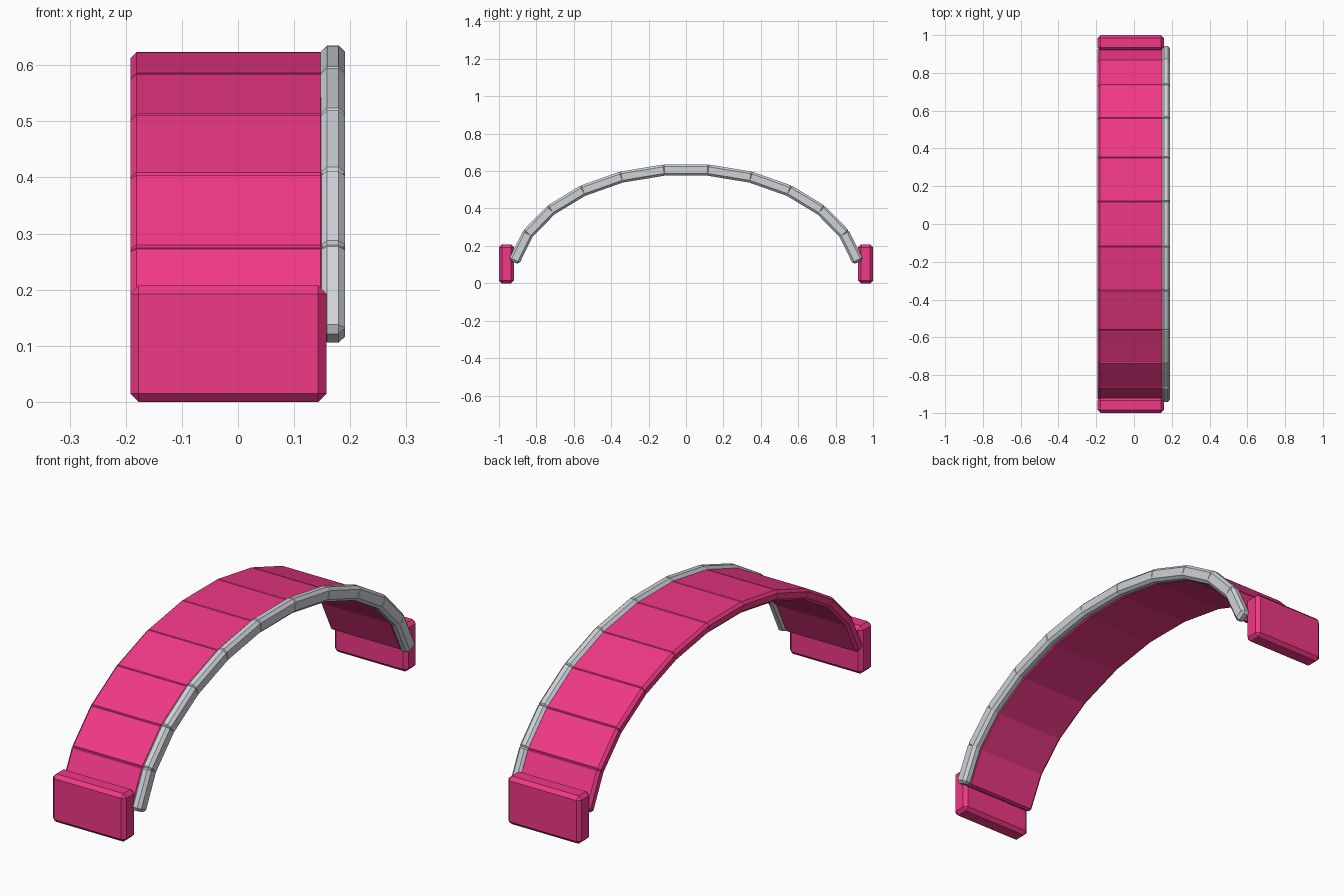
import bpy, bmesh
from math import radians, sin, cos, atan2, hypot
from mathutils import Matrix, Vector

if "Cube" in bpy.data.objects:
    bpy.data.objects.remove(bpy.data.objects["Cube"])


def material(name, color):
    m = bpy.data.materials.new(name)
    m.diffuse_color = color
    m.use_nodes = True
    m.node_tree.nodes["Principled BSDF"].inputs["Base Color"].default_value = m.diffuse_color
    return m


pink = material("pink", (0.87, 0.04, 0.24, 1))
silver = material("silver", (0.62, 0.65, 0.69, 1))


def add_box(bm, center, size, tilt=0.0, bevel=0.012):
    """Chamfered box, tilted about the x axis."""
    b = bmesh.new()
    bmesh.ops.create_cube(b, size=1)
    bmesh.ops.scale(b, vec=size, verts=b.verts)
    bmesh.ops.bevel(b, geom=b.edges[:], offset=bevel, offset_type='OFFSET',
                    segments=1, affect='EDGES')
    b.transform(Matrix.Translation(Vector(center)) @ Matrix.Rotation(tilt, 4, 'X'))
    tmp = bpy.data.meshes.new("tmp")
    b.to_mesh(tmp)
    b.free()
    bm.from_mesh(tmp)
    bpy.data.meshes.remove(tmp)


def finish(bm, name, mat):
    me = bpy.data.meshes.new(name)
    bm.to_mesh(me)
    bm.free()
    me.materials.append(mat)
    ob = bpy.data.objects.new(name, me)
    bpy.context.collection.objects.link(ob)


def arch(name, mat, x0, x1, thick, a, b, z0, bevel, n=11):
    """Chain of straight chamfered boxes along an elliptical arc."""
    angs = [radians(-80 + 160 * i / n) for i in range(n + 1)]
    pts = [(a * sin(t), z0 + b * cos(t)) for t in angs]
    bm = bmesh.new()
    for (ya, za), (yb, zb) in zip(pts, pts[1:]):
        add_box(bm, ((x0 + x1) / 2, (ya + yb) / 2, (za + zb) / 2),
                (x1 - x0, hypot(yb - ya, zb - za) + 0.02, thick),
                atan2(zb - za, yb - ya), bevel)
    finish(bm, name, mat)


# wide band and the raised rim along its right edge
arch("arch_band", pink, -0.192, 0.158, 0.046, 0.93, 0.585, 0.02, 0.011)
arch("arch_rim", silver, 0.147, 0.191, 0.06, 0.93, 0.59, 0.02, 0.012)

# foot plates at both ends
for name, s in (("front_foot", -1), ("back_foot", 1)):
    bm = bmesh.new()
    add_box(bm, (-0.017, s * 0.96, 0.1035), (0.35, 0.08, 0.207), bevel=0.015)
    finish(bm, name, pink)
